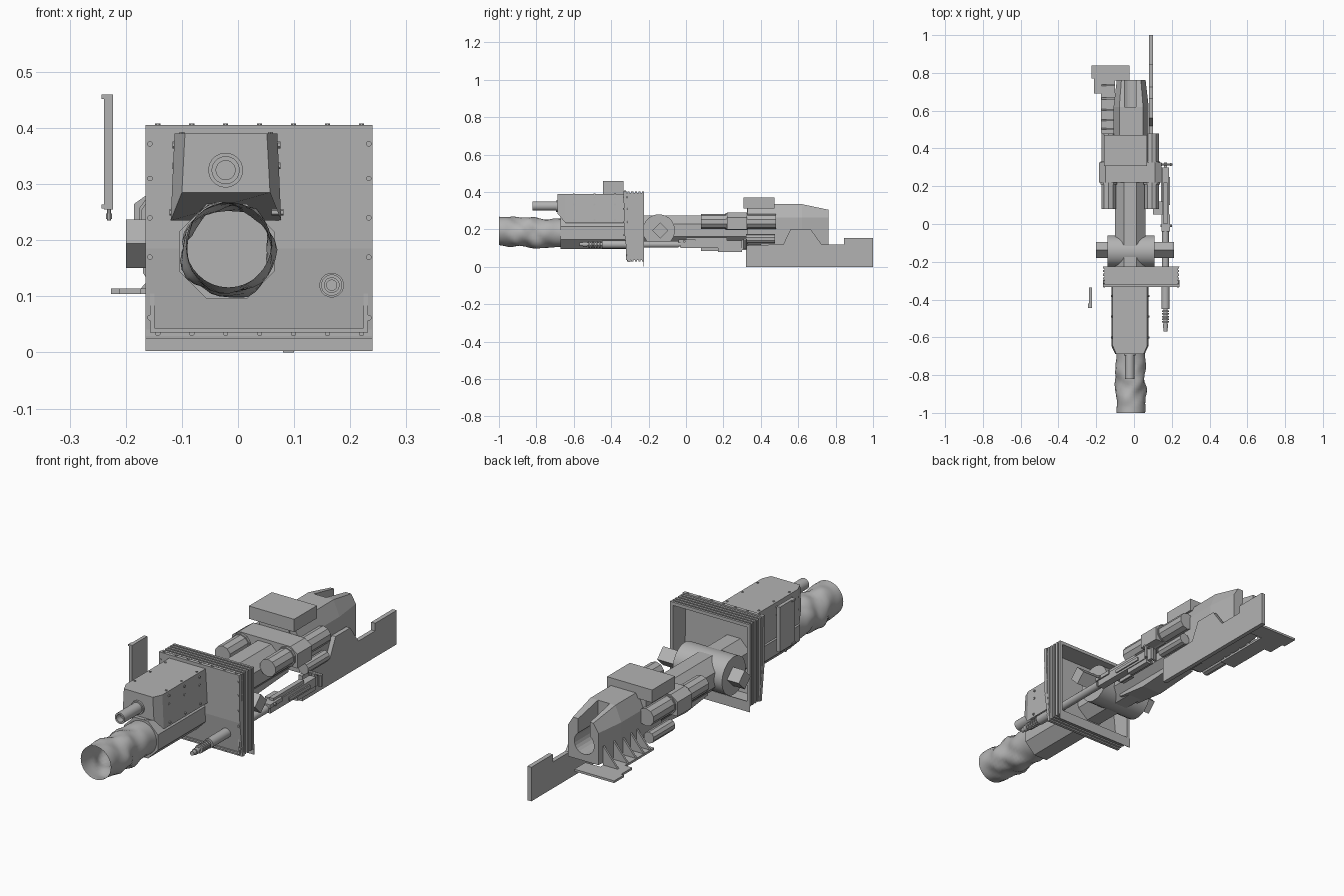
import bpy, bmesh, math, random
from mathutils import Vector

if "Cube" in bpy.data.objects:
    bpy.data.objects.remove(bpy.data.objects["Cube"])
random.seed(4)

grey = bpy.data.materials.new("plain grey")
grey.diffuse_color = (0.45, 0.45, 0.45, 1)
grey.use_nodes = True
grey.node_tree.nodes["Principled BSDF"].inputs["Base Color"].default_value = grey.diffuse_color
CX = -0.02  # bore axis


def prism(bm, axis, pts, a, b, shape=None):
    """Extrude a 2D profile along an axis; shape(v) may adjust each vertex."""
    put = {'x': lambda p, t: (t, p[0], p[1]), 'y': lambda p, t: (p[0], t, p[1]),
           'z': lambda p, t: (p[0], p[1], t)}[axis]
    ends = []
    for t in (a, b):
        vs = [bm.verts.new(put(p, t)) for p in pts]
        ends.append(vs)
        bm.faces.new(vs)
    n = len(pts)
    for i in range(n):
        j = (i + 1) % n
        bm.faces.new((ends[0][i], ends[0][j], ends[1][j], ends[1][i]))
    if shape:
        for v in ends[0] + ends[1]:
            shape(v.co)


def box(bm, x0, x1, y0, y1, z0, z1):
    prism(bm, 'z', [(x0, y0), (x1, y0), (x1, y1), (x0, y1)], z0, z1)


def ngon(u, v, r, n, turn=0.5):
    return [(u + r * math.cos(2 * math.pi * (i + turn) / n),
             v + r * math.sin(2 * math.pi * (i + turn) / n)) for i in range(n)]


def rod(bm, axis, u, v, r, a, b, n=16):
    prism(bm, axis, ngon(u, v, r, n), a, b)


def pipe(bm, u, v, r0, r1, a, b, n=24):
    """Hollow tube along y."""
    rings = [[bm.verts.new((p[0], y, p[1])) for p in ngon(u, v, r, n)]
             for r, y in ((r0, a), (r1, a), (r1, b), (r0, b))]
    for k in range(4):
        for i in range(n):
            j = (i + 1) % n
            bm.faces.new((rings[k][i], rings[k][j], rings[(k + 1) % 4][j], rings[(k + 1) % 4][i]))


def finish(name, bm, smooth=None):
    bmesh.ops.recalc_face_normals(bm, faces=bm.faces)
    me = bpy.data.meshes.new(name)
    bm.to_mesh(me)
    bm.free()
    me.materials.append(grey)
    ob = bpy.data.objects.new(name, me)
    bpy.context.collection.objects.link(ob)
    if smooth:
        bpy.ops.object.select_all(action='DESELECT')
        ob.select_set(True)
        bpy.context.view_layer.objects.active = ob
        bpy.ops.object.shade_smooth_by_angle(angle=math.radians(smooth))
    return ob


new = bmesh.new

# Wrinkled canvas sleeve, open at the front
bm = new()
N, M = 32, 26
rings = []
for k in range(M + 1):
    t = k / M
    y = -1 + 0.36 * t
    sag = math.sin(math.pi * min(1, t * 1.15))
    ring = []
    for i in range(N):
        a = 2 * math.pi * i / N
        fold = math.sin(3 * a + 9 * t) * 0.004 + math.sin(2 * a - 17 * t + 1) * 0.005 \
            + math.sin(5 * a + 22 * t) * 0.003 + random.uniform(-.0015, .0015)
        r = 0.076 + sag * (0.003 + fold)
        ring.append(bm.verts.new((CX + 0.003 + r * math.cos(a), y,
                                  0.192 - 0.012 * t - 0.005 * sag + r * math.sin(a))))
    rings.append(ring)
for k in range(M):
    for i in range(N):
        j = (i + 1) % N
        bm.faces.new((rings[k][i], rings[k][j], rings[k + 1][j], rings[k + 1][i]))
bm.faces.new(rings[-1])
finish("canvas_sleeve", bm, 50)

# Gun cradle collar under the housing, faceted
bm = new()
prism(bm, 'y', ngon(CX, 0.18, 0.092, 8), -0.67, -0.32)
finish("lower_collar", bm)

# Sight housing with chamfered, tapering sides
def taper(co):
    if co.z > 0.3:
        co.x = -0.0215 + (co.x + 0.0215) * 0.93
    elif co.y < -0.68:
        co.z = 0.285
bm = new()
prism(bm, 'z', [(-.12, -.32), (-.12, -.645), (-.1, -.687), (.057, -.687), (.077, -.645), (.077, -.32)],
      0.235, 0.39, taper)
finish("sight_housing", bm)
bm = new()
pipe(bm, -.022, .325, .017, .025, -.82, -.68)
rod(bm, 'y', -.022, .325, .018, -.79, -.69, 24)
pipe(bm, -.022, .325, .022, .031, -.696, -.68)
finish("sight_tube", bm, 35)

# Bolts on the housing sides and roof
bm = new()
for y in (-.6, -.49, -.38):
    for z in (.37, .333, .25):
        rod(bm, 'x', y, z, .006, .06, .081 if z < .3 else .076, 6)
        rod(bm, 'x', y, z, .006, -.122 if z < .3 else -.117, -.1, 6)
    for x in (-.1, .058):
        rod(bm, 'z', x, y, .005, .388, .393, 6)
finish("housing_bolts", bm)

# Mantlet front plate, bent back below the middle
bm = new()
X0, X1 = -.165, .24
prism(bm, 'x', [(-.334, .405), (-.33, .185), (-.31, .025), (-.296, .025), (-.314, .185), (-.318, .405)], X0, X1)
finish("mantlet_plate", bm)

# Bellows frame behind the plate, open at the rear
bm = new()
def frame(inset, t, y0, y1):
    a, b, c, d = X0 + inset, X1 - inset, .028 + inset, .403 - inset
    for q in ((a, b, c, c + t), (a, b, d - t, d), (a, a + t, c + t, d - t), (b - t, b, c + t, d - t)):
        box(bm, q[0], q[1], y0, y1, q[2], q[3])
frame(.008, .008, -.32, -.225)
for k in range(5):
    frame(.001, .012, -.312 + k * .019, -.301 + k * .019)
box(bm, X0, X1, -.227, -.225, .003, .05)
finish("bellows_frame", bm)

# Bolts around the plate edge
bm = new()
for k in range(7):
    x = -.143 + k * .0605
    rod(bm, 'y', x, .034, .005, -.315, -.3, 8)
    rod(bm, 'z', x, -.326, .005, .4, .408, 8)
for x in (-.157, .233):
    for z, y in ((.062, -.319), (.17, -.333), (.24, -.335), (.31, -.336), (.372, -.337)):
        rod(bm, 'y', x, z, .005, y, -.31, 8)
finish("plate_bolts", bm)

# Trunnion drum and square pins
bm = new()
rod(bm, 'x', -.145, .195, .086, -.14, .108, 24)
finish("trunnion_drum", bm, 30)
bm = new()
prism(bm, 'x', ngon(-.138, .194, .043, 4, 0), -.2, .212)
finish("trunnion_pins", bm)

# Rear barrel and cradle trough
bm = new()
prism(bm, 'y', ngon(CX, .195, .087, 8), -.33, .4)
finish("rear_barrel", bm)
bm = new()
prism(bm, 'x', [(-.06, .12), (.1, .1), (.32, .115), (.32, .14), (-.06, .14)], -.07, .03)
finish("cradle_trough", bm)

# Recoil cylinders, stepped, either side of the barrel
bm = new()
for s in (-1, 1):
    x = CX + s * .114
    for r, a, b in ((.04, .08, .22), (.045, .21, .33), (.04, .32, .48)):
        rod(bm, 'y', x, .242, r, a, b, 10)
    rod(bm, 'y', CX + s * .125, .15, .026, .32, .475, 10)
finish("recoil_cylinders", bm)
bm = new()
prism(bm, 'y', [(-.185, .2), (-.185, .265), (-.15, .29), (.11, .29), (.145, .265), (.145, .2)], .22, .325)
finish("recoil_yoke", bm)

# Top box
bm = new()
box(bm, -.16, .068, .307, .472, .312, .37)
box(bm, -.12, .03, .325, .46, .27, .32)
finish("top_box", bm)

# Breech: solid front block, notched rear block
outer = [(-.108, .12), (-.108, .265), (-.078, .335), (.048, .335), (.078, .265), (.078, .12)]
bm = new()
prism(bm, 'y', outer, .33, .62)
u = [(CX + .05 * math.cos(math.radians(53 - k * 286 / 18)), .2 + .05 * math.sin(math.radians(53 - k * 286 / 18)))
     for k in range(19)]
notched = outer[:3] + [(CX - .03, .335)] + u[::-1] + [(CX + .03, .335)] + outer[3:]
def rear(co):
    if co.y > .75:
        if co.z > .33:
            co.z = .305
        if abs(co.x + .015) > .06:
            co.x = -.015 + (co.x + .015) * .82
prism(bm, 'y', notched, .62, .762, rear)
finish("breech_block", bm)

# Left loading platform with gussets
bm = new()
prism(bm, 'z', [(-.175, .48), (-.175, .69), (-.212, .69), (-.212, .77), (-.226, .77), (-.226, .84),
                (-.025, .84), (-.025, .76), (-.1, .76), (-.1, .48)], .104, .114)
for y in (.5, .545, .6, .66, .73):
    prism(bm, 'y', [(-.175, .112), (-.1, .112), (-.1, .2)], y, y + .009)
finish("platform", bm)

# Right guard plate
bm = new()
prism(bm, 'x', [(.32, 0), (1, 0), (1, .155), (.845, .155), (.845, .12), (.725, .12), (.665, .203),
                (.56, .203), (.52, .12), (.32, .115)], .08, .1)
finish("guard_plate", bm)

# Coaxial gun: barrel, cooling ribs, receiver and fittings
GX, GZ = .167, .12
bm = new()
for r, a, b in ((.01, -.57, -.45), (.014, -.55, -.53), (.022, -.45, -.30), (.018, -.31, -.04), (.012, -.05, .1)):
    rod(bm, 'y', GX, GZ, r, a, b)
for k in range(5):
    rod(bm, 'y', GX, GZ, .019, -.522 + k * .014, -.514 + k * .014)
finish("side_gun_barrel", bm, 35)
bm = new()
for q in ((.15, .184, -.03, .3, .1, .14), (.157, .178, 0, .22, .14, .156), (.145, .19, -.04, .05, .128, .145),
          (.142, .15, .08, .3, .085, .1), (.184, .19, .1, .25, .11, .125), (.1, .15, .05, .12, .11, .125),
          (.155, .18, .17, .3, .08, .1), (.16, .175, .3, .325, .09, .15)):
    box(bm, *q)
for x in (.145, .195):
    rod(bm, 'z', x, .315, .008, .095, .15, 8)
rod(bm, 'x', .315, .148, .006, .14, .205, 8)
rod(bm, 'x', -.01, .137, .007, .14, .2, 8)
finish("side_gun_receiver", bm)

# Detached left sight shield
bm = new()
prism(bm, 'x', [(-.444, .255), (-.335, .255), (-.335, .46), (-.444, .46)], -.239, -.223)
box(bm, -.243, -.235, -.444, -.42, .452, .46)
box(bm, -.243, -.235, -.444, -.42, .257, .264)
rod(bm, 'z', -.23, -.39, .004, .235, .256, 8)
rod(bm, 'z', -.23, -.39, .006, .238, .248, 8)
finish("sight_shield", bm)
